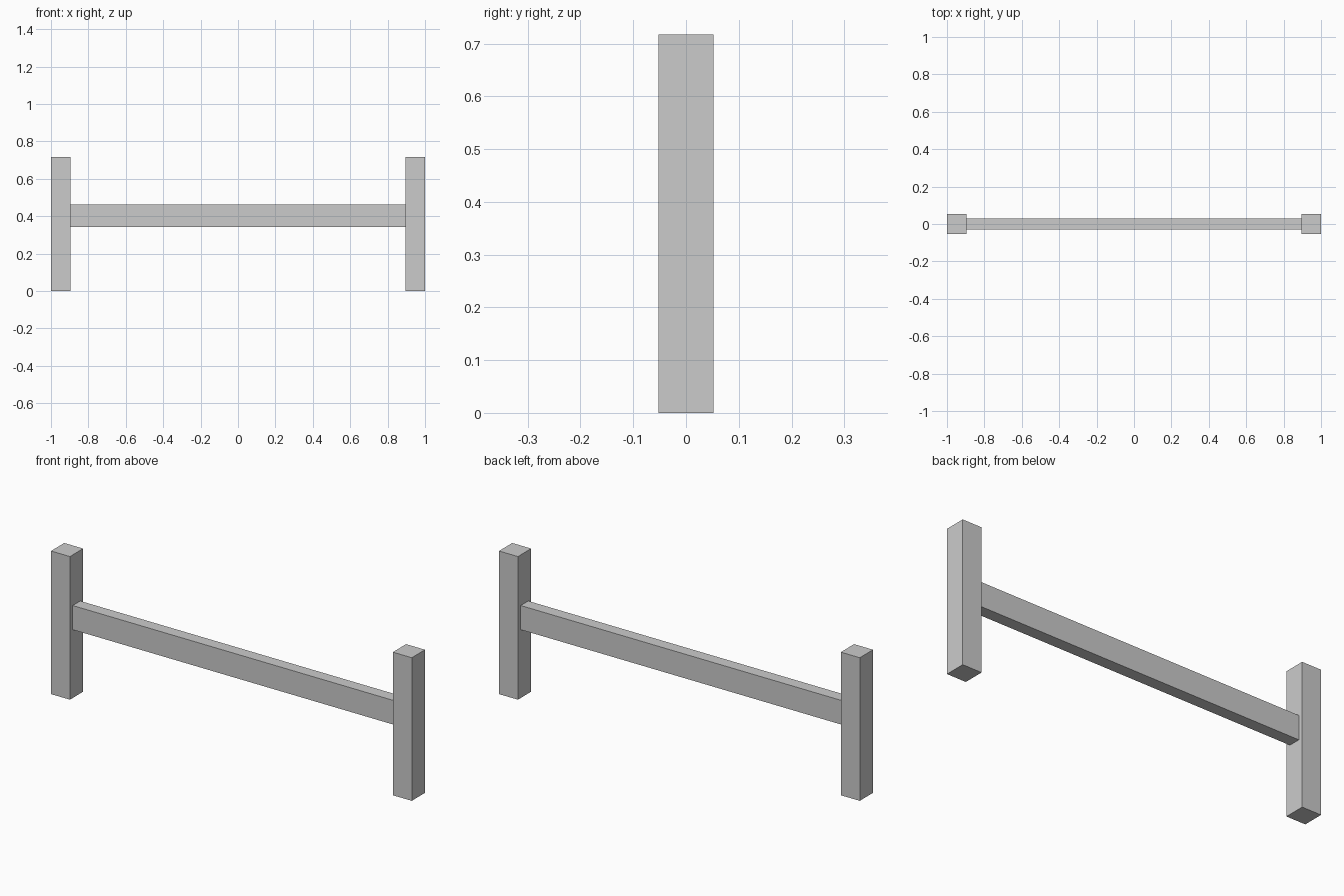
import bpy

if "Cube" in bpy.data.objects:
    bpy.data.objects.remove(bpy.data.objects["Cube"])


def box(name, lo, hi):
    size = [h - l for l, h in zip(lo, hi)]
    centre = [(h + l) / 2 for l, h in zip(lo, hi)]
    bpy.ops.mesh.primitive_cube_add(size=1, location=centre)
    obj = bpy.context.object
    obj.name = name
    obj.scale = size
    bpy.ops.object.transform_apply(location=False, rotation=False, scale=True)
    return obj


POST = 0.105    # square post section
HEIGHT = 0.717
INNER = 1 - POST

# Upright posts at both ends
for side, x in (("left", -1), ("right", INNER)):
    box(side + "_post", (x, -POST / 2, 0), (x + POST, POST / 2, HEIGHT))

# Horizontal rail between the posts
box("rail", (-INNER, -0.03, 0.342), (INNER, 0.03, 0.463))
